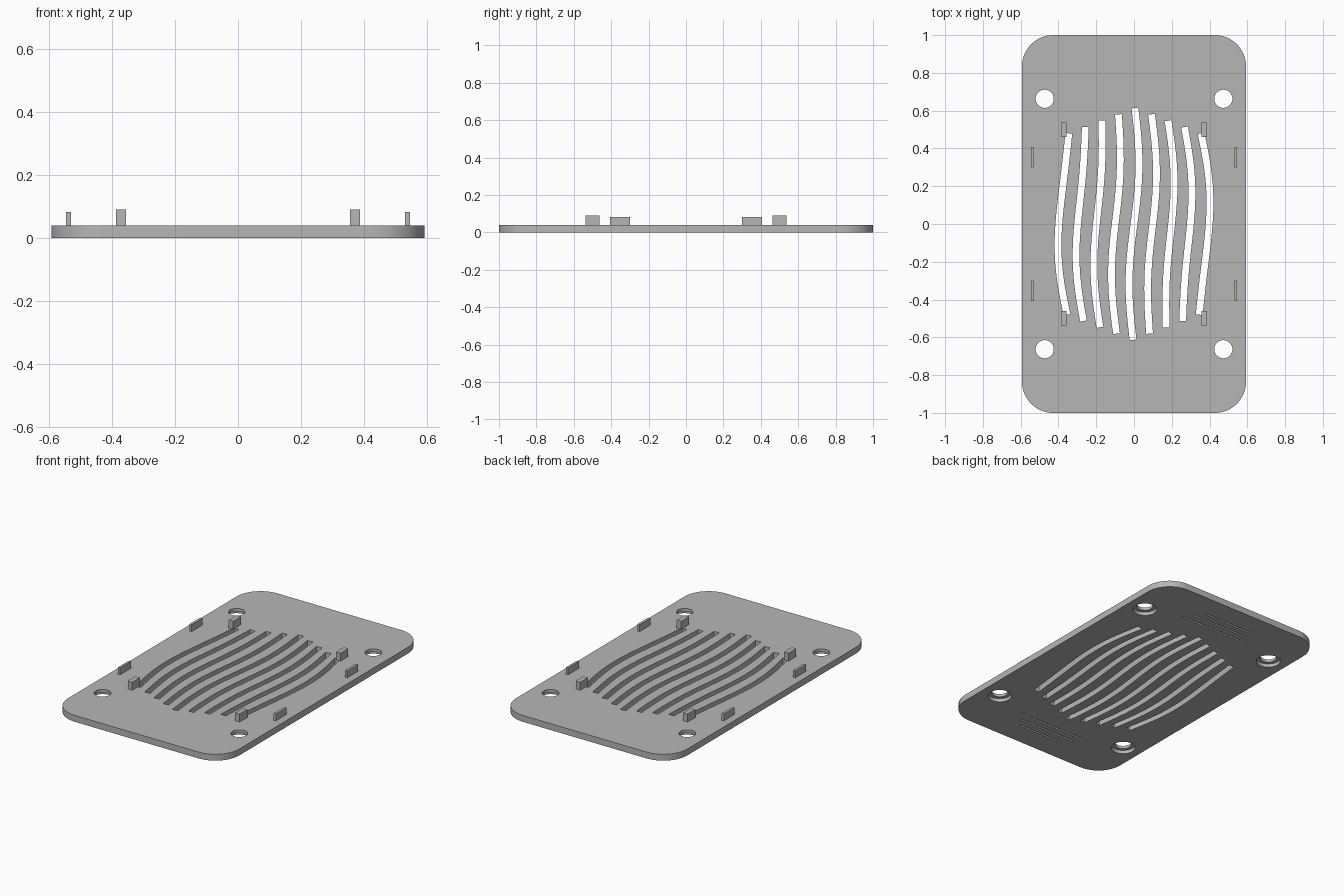
import bpy, bmesh, math
from mathutils import Vector

cube = bpy.data.objects.get("Cube")
if cube:
    bpy.data.objects.remove(cube, do_unlink=True)

HALF_X, HALF_Y, THICK = 0.593, 1.0, 0.04

grey = bpy.data.materials.new("plain grey")
grey.use_nodes = True
grey.diffuse_color = (0.47, 0.47, 0.47, 1)
grey.node_tree.nodes["Principled BSDF"].inputs["Base Color"].default_value = grey.diffuse_color


def prism(bm, outline, z0, z1):
    """Closed prism from a counter-clockwise outline."""
    low = [bm.verts.new((x, y, z0)) for x, y in outline]
    high = [bm.verts.new((x, y, z1)) for x, y in outline]
    bm.faces.new(low[::-1])
    bm.faces.new(high)
    n = len(outline)
    for i in range(n):
        j = (i + 1) % n
        bm.faces.new((low[i], low[j], high[j], high[i]))


def make_object(name, prisms):
    bm = bmesh.new()
    for p in prisms:
        prism(bm, *p)
    bmesh.ops.recalc_face_normals(bm, faces=bm.faces)
    mesh = bpy.data.meshes.new(name)
    bm.to_mesh(mesh)
    bm.free()
    mesh.materials.append(grey)
    obj = bpy.data.objects.new(name, mesh)
    bpy.context.collection.objects.link(obj)
    return obj


def rect(cx, cy, w, d):
    return [(cx + sx * w / 2, cy + sy * d / 2)
            for sx, sy in ((-1, -1), (1, -1), (1, 1), (-1, 1))]


def circle(cx, cy, r, n=48):
    return [(cx + r * math.cos(math.tau * i / n), cy + r * math.sin(math.tau * i / n))
            for i in range(n)]


def rounded_rect(hx, hy, r, n=16):
    pts = []
    for k, (sx, sy) in enumerate(((1, 1), (-1, 1), (-1, -1), (1, -1))):
        for i in range(n + 1):
            a = (k + i / n) * math.pi / 2
            pts.append((sx * (hx - r) + r * math.cos(a), sy * (hy - r) + r * math.sin(a)))
    return pts


def wavy_slot(i, width=0.036, n=28):
    """Outline of a wavy vent; outer vents are shorter and bow outwards."""
    half = 0.614 - 0.0335 * abs(i)
    wave = 0.024 * (1 - 0.15 * abs(i))

    def centre(t):
        x = 0.0875 * i + 0.012 * i * math.cos(t * math.pi / 2)
        return Vector((x + wave * math.sin(math.pi * t) + 0.005 * t, half * t))

    left, right = [], []
    for k in range(n + 1):
        t = 2 * k / n - 1
        along = (centre(t + 0.01) - centre(t - 0.01)).normalized()
        side = Vector((along.y, -along.x)) * width / 2
        right.append(tuple(centre(t) + side))
        left.append(tuple(centre(t) - side))
    return right + left[::-1]


# Base plate
plate = make_object("base_plate", [(rounded_rect(HALF_X, HALF_Y, 0.165), 0, THICK)])

# Vents, screw holes, counterbores and underside grooves
corners = [(sx, sy) for sx in (-1, 1) for sy in (-1, 1)]
through = [(wavy_slot(i), -0.1, 0.1) for i in range(-4, 5)]
through += [(circle(sx * 0.473, sy * 0.663, 0.048), -0.1, 0.1) for sx, sy in corners]
recess = [(circle(sx * 0.473, sy * 0.663, 0.07), -0.1, 0.022) for sx, sy in corners]
recess += [(rect(0, s * (0.74 + 0.055 * k), 0.5 - 0.09 * k, 0.012), -0.1, 0.012)
           for s in (-1, 1) for k in range(3)]

bpy.context.view_layer.objects.active = plate
plate.select_set(True)
for name, shapes in (("through_cutter", through), ("recess_cutter", recess)):
    cutter = make_object(name, shapes)
    cutter.hide_render = True
    mod = plate.modifiers.new(name, "BOOLEAN")
    mod.operation = "DIFFERENCE"
    mod.solver = "EXACT"
    mod.object = cutter
    bpy.ops.object.modifier_apply(modifier=mod.name)
    bpy.data.objects.remove(cutter, do_unlink=True)
bpy.ops.object.shade_smooth_by_angle(angle=math.radians(30))

# Locating pegs and thin side clips on the upper face
for sx, sy in corners:
    where = ("back" if sy > 0 else "front") + ("_left" if sx > 0 else "_right")
    make_object(where + "_peg", [(rect(sx * 0.372, sy * 0.499, 0.031, 0.075), THICK - 0.001, 0.09)])
    make_object(where + "_clip", [(rect(sx * 0.539, sy * 0.353, 0.015, 0.107), THICK - 0.001, 0.083)])
